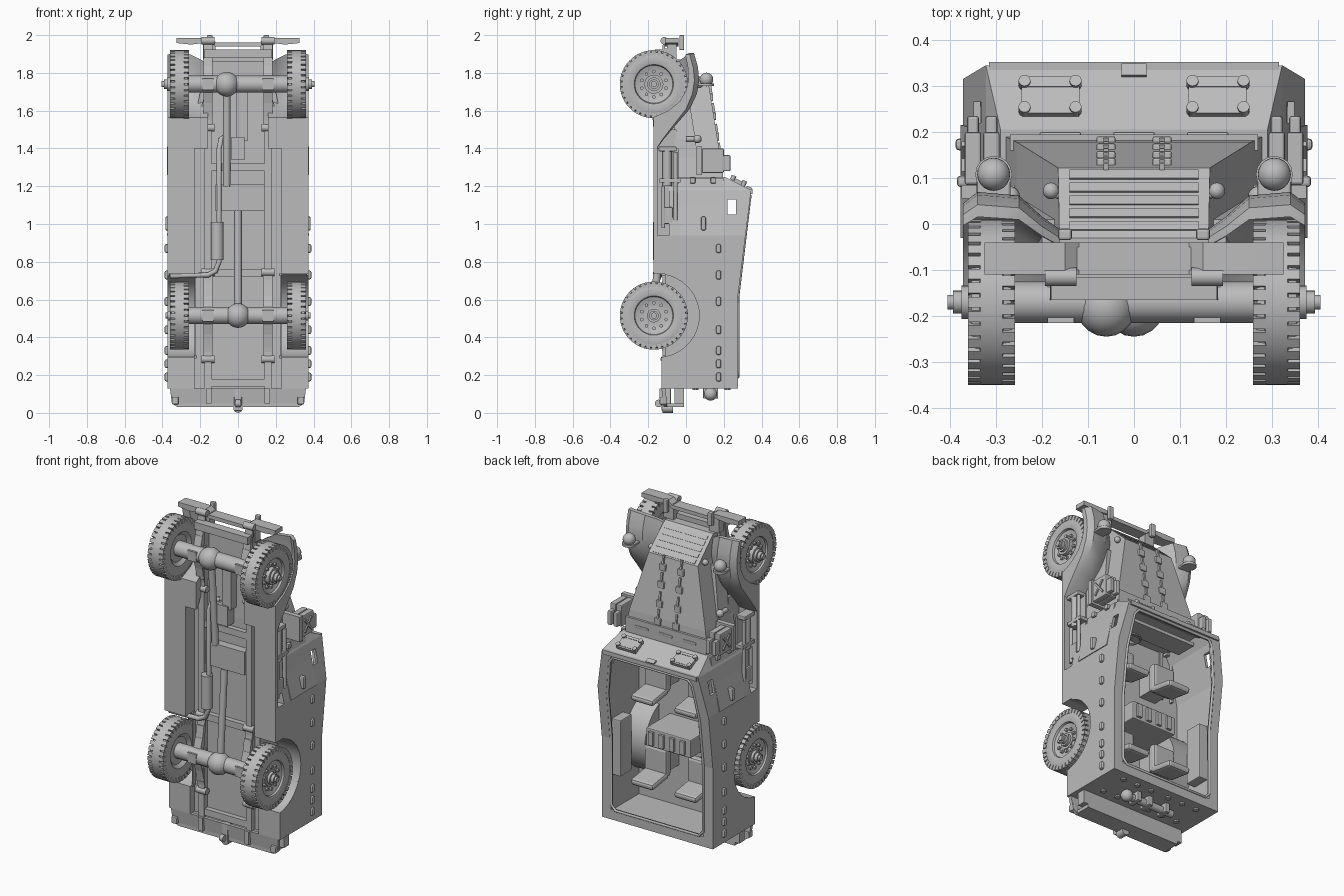
import bpy, bmesh, math
from mathutils import Matrix, Vector

default_cube = bpy.data.objects.get("Cube")
if default_cube:
    bpy.data.objects.remove(default_cube, do_unlink=True)

paint = bpy.data.materials.new("plain_grey_paint")
paint.use_nodes = True
paint.diffuse_color = (.5, .5, .5, 1)
paint.node_tree.nodes["Principled BSDF"].inputs["Base Color"].default_value = (.5, .5, .5, 1)


def select_only(obj):
    bpy.ops.object.select_all(action='DESELECT')
    obj.select_set(True)
    bpy.context.view_layer.objects.active = obj


def finish(name, bm, mirror=False, smooth=False, bevel=0):
    bmesh.ops.recalc_face_normals(bm, faces=bm.faces)
    mesh = bpy.data.meshes.new(name)
    bm.to_mesh(mesh)
    bm.free()
    mesh.materials.append(paint)
    obj = bpy.data.objects.new(name, mesh)
    bpy.context.collection.objects.link(obj)
    select_only(obj)
    if smooth:
        bpy.ops.object.shade_smooth_by_angle(angle=math.radians(35))
    if bevel:
        modifier = obj.modifiers.new("soft_edges", 'BEVEL')
        modifier.width, modifier.segments = bevel, 2
    if mirror:
        modifier = obj.modifiers.new("other_side", 'MIRROR')
        modifier.use_mirror_merge = False
    return obj


def add_box(bm, xs, ys, zs, tilt=0):
    centre = Vector([sum(pair) / 2 for pair in (xs, ys, zs)])
    size = [abs(pair[1] - pair[0]) for pair in (xs, ys, zs)]
    matrix = Matrix.Translation(centre) @ Matrix.Rotation(tilt, 4, 'X') @ Matrix.Diagonal((*size, 1))
    bmesh.ops.create_cube(bm, size=1, matrix=matrix)


def box(name, xs, ys, zs, mirror=False, bevel=0, tilt=0):
    bm = bmesh.new()
    add_box(bm, xs, ys, zs, tilt)
    return finish(name, bm, mirror, bevel=bevel)


def loft(name, rings, mirror=False, smooth=False):
    bm = bmesh.new()
    loops = [[bm.verts.new(point) for point in ring] for ring in rings]
    for low, high in zip(loops, loops[1:]):
        for i in range(len(low)):
            j = (i + 1) % len(low)
            bm.faces.new((low[i], low[j], high[j], high[i]))
    bm.faces.new(loops[0])
    bm.faces.new(loops[-1])
    return finish(name, bm, mirror, smooth)


def shell(name, sections):
    # each section is height, half width, underside, top
    return loft(name, [[(-w, low, z), (w, low, z), (w, top, z), (-w, top, z)] for z, w, low, top in sections])


def side_profile(name, outline, xs, mirror=False, smooth=False):
    return loft(name, [[(x, y, z) for y, z in outline] for x in xs], mirror, smooth)


def rod(name, start, end, radius, mirror=False, sides=16):
    start, end = Vector(start), Vector(end)
    axis = end - start
    matrix = Matrix.Translation((start + end) / 2) @ axis.to_track_quat('Z', 'Y').to_matrix().to_4x4()
    bm = bmesh.new()
    bmesh.ops.create_cone(bm, cap_ends=True, segments=sides, radius1=radius, radius2=radius,
                          depth=axis.length, matrix=matrix)
    return finish(name, bm, mirror, True)


def ball(name, centre, radius, mirror=False):
    bm = bmesh.new()
    bmesh.ops.create_uvsphere(bm, u_segments=20, v_segments=12, radius=radius, matrix=Matrix.Translation(centre))
    return finish(name, bm, mirror, True)


def pipe(name, points, radius, closed=False, mirror=False):
    curve = bpy.data.curves.new(name, 'CURVE')
    curve.dimensions, curve.bevel_depth, curve.bevel_resolution = '3D', radius, 2
    spline = curve.splines.new('POLY')
    spline.points.add(len(points) - 1)
    for target, point in zip(spline.points, points):
        target.co = (*point, 1)
    spline.use_cyclic_u = closed
    curve.materials.append(paint)
    obj = bpy.data.objects.new(name, curve)
    bpy.context.collection.objects.link(obj)
    select_only(obj)
    bpy.ops.object.convert(target='MESH')
    if mirror:
        obj.modifiers.new("other_side", 'MIRROR').use_mirror_merge = False


def cut(target, cutter):
    modifier = target.modifiers.new("cut", 'BOOLEAN')
    modifier.operation, modifier.solver, modifier.object = 'DIFFERENCE', 'EXACT', cutter
    select_only(target)
    bpy.ops.object.modifier_apply(modifier=modifier.name)
    bpy.data.objects.remove(cutter, do_unlink=True)


def arc(radius, first, last, steps, y, z):
    angles = [math.radians(first + (last - first) * i / steps) for i in range(steps + 1)]
    return [(y + radius * math.sin(a), z + radius * math.cos(a)) for a in angles]


FRONT, REAR, AXLE = 1.74, .515, -.17

# Thin-walled armoured hull with a rimmed opening, wheel arches and vision slots
hull = shell("armoured_hull", [(.13, .372, -.09, .275), (.62, .372, -.09, .275), (.94, .372, -.09, .315),
                               (1.18, .322, -.09, .345), (1.25, .29, -.09, .205)])
cut(hull, shell("cavity_cutter", [(.145, .357, -.06, .255), (.62, .357, -.06, .255), (.94, .357, -.06, .295),
                                  (1.172, .307, -.06, .325), (1.235, .275, -.06, .195)]))
cut(hull, shell("opening_cutter", [(.19, .31, .1, .5), (.9, .31, .1, .5), (1.15, .265, .1, .5)]))
for side in (-1, 1):
    cut(hull, rod("arch_cutter", (side * .23, -.15, REAR), (side * .5, -.15, REAR), .22, sides=40))
cut(hull, box("slot_cutter", (-1, 1), (.22, .265), (1.05, 1.13)))
side_profile("rear_wheel_well", arc(.22, 10, 170, 20, -.15, REAR) + arc(.23, 170, 10, 20, -.15, REAR),
             (.22, .365), True, True)
side_profile("wheel_well_wall", arc(.222, 10, 170, 20, -.15, REAR), (.222, .23), True)
pipe("opening_rim", [(-.28, .275, .19), (.28, .275, .19), (.308, .275, .22), (.308, .275, .62), (.308, .31, .91),
                     (.275, .335, 1.12), (.25, .34, 1.15), (-.25, .34, 1.15), (-.275, .335, 1.12),
                     (-.308, .31, .91), (-.308, .275, .62), (-.308, .275, .22)], .008, True)

# Lower sides, running boards and front fenders
rear_outline = [(-.08, .13), (-.13, .13), (-.13, .295), (-.08, .305)]
side_profile("rear_lower_side", rear_outline, (.23, .372), True)
box("middle_lower_side", (.23, .372), (-.172, -.08), (.735, .94), True)
box("running_board", (.23, .372), (-.172, -.15), (.94, 1.53), True)
box("running_board_inner_wall", (.23, .25), (-.16, -.05), (.94, 1.5), True)
outer = [(-.155, 1.4), (-.12, 1.45), (-.06, 1.525), (.01, 1.61), (.045, 1.69), (.056, 1.76), (.05, 1.83), (.03, 1.905)]
inner = [(.005, 1.905), (.02, 1.83), (.022, 1.76), (.01, 1.71), (-.025, 1.65), (-.09, 1.6), (-.172, 1.565), (-.172, 1.4)]
loft("front_fender", [[(x, y + rise * (y + .172) / .2, z - trim * max(0, z - 1.74)) for y, z in outer + inner]
                      for x, rise, trim in ((.16, -.06, .35), (.2, -.035, .2), (.25, .005, .05),
                                            (.34, .012, 0), (.372, -.01, .05))], True, True)
loft("fender_shelf", [[(.15, -.06, z), (x, -.06, z), (x, y, z), (.15, y, z)]
                      for z, x, y in ((1.25, .27, .06), (1.45, .25, .05), (1.7, .2, .01))], True)

# Tapered bonnet, sloping louvred nose and its hinges
shell("bonnet", [(1.24, .28, -.09, .19), (1.38, .255, -.09, .178), (1.73, .165, -.08, .122), (1.87, .162, -.08, -.03)])
for i in range(5):
    box("nose_louvre", (-.14, .14), (-.018 + i * .028, .008 + i * .028),
        (1.844 - i * .0255, 1.85 - i * .0255), tilt=-.78)
for z in (1.36, 1.46, 1.57, 1.67):
    y = .19 - (z - 1.27) * .15
    box("bonnet_hinge", (.04, .082), (y - .012, y + .014), (z - .02, z + .02), True, .005)
    box("bonnet_latch_strap", (.055, .066), (y - .012, y + .008), (z, z + .07), True, tilt=.16)
box("cowl_band", (-.27, .27), (.16, .195), (1.25, 1.34))
for x in (-.16, 0, .16):
    box("cowl_handle", (x - .045, x + .045), (.19, .2), (1.29, 1.305), bevel=.004)

# Windscreen plate with two bolted visors
box("windscreen_top_lip", (-.315, .315), (.335, .352), (1.16, 1.185))
box("visor_plate", (.118, .245), (.242, .318), (1.204, 1.232), True, tilt=-.44)
for y in (.245, .302):
    z = 1.222 - (y - .27) * .47
    box("visor_bar", (.12, .24), (y - .008, y + .008), (z, z + .018), True, tilt=-.44)
    for x in (.127, .238):
        rod("visor_bolt", (x, y, z), (x, y + .01, z + .022), .013, True)
box("windscreen_catch", (-.027, .027), (.32, .348), (1.185, 1.197), tilt=-.44)

# Side rivets, door plate and handles
for z in (.19, .26, .33, .44, .59, .73, .87):
    box("side_stud", (.365, .388), (.16, .186), (z - .023, z + .023), True, .008)
loft("door_plate", [[(x, -.03, z), (x + .007, -.03, z), (x + .007, y, z), (x, y, z)]
                    for z, x, y in ((.94, .37, .215), (1.24, .298, .2))], True)
box("door_handle", (.35, .385), (.08, .105), (.965, 1.04), True, .008)
for y in (.02, .13):
    box("door_hinge", (.3, .325), (y, y + .03), (1.215, 1.245), True, .005)

# Fuel cans with crossed pressings and carried tools
box("can_rack", (.26, .375), (.055, .085), (1.26, 1.41), True)
for x in (.31, .35):
    box("fuel_can", (x - .018, x + .018), (.085, .2), (1.27, 1.4), True, .006)
    box("fuel_can_handle", (x - .013, x + .013), (.19, .235), (1.28, 1.365), True, .006)
for turn in (-1, 1):
    box("can_pressing", (.367, .375), (.136, .148), (1.285, 1.385), True, tilt=turn * .7)
rod("jack_body", (.335, -.1, 1.2), (.335, -.1, 1.39), .025, True)
box("jack_head", (.3, .36), (-.145, -.05), (1.385, 1.41), True, .005)
rod("shovel_shaft", (.35, -.055, 1.02), (.35, -.055, 1.38), .011, True)
rod("axe_shaft", (.35, -.12, .98), (.35, -.12, 1.2), .01, True)
box("shovel_blade", (.342, .358), (-.13, -.07), (1.0, 1.09), True, .006)
box("tool_bracket", (.26, .36), (-.14, -.03), (1.22, 1.24), True)
box("tool_backing_plate", (.305, .315), (-.16, -.04), (.94, 1.4), True)

# Headlights on the fenders
ball("headlight", (.305, .108, 1.765), .036, True)
box("headlight_mount", (.268, .342), (.03, .11), (1.73, 1.745), True, .006)
rod("headlight_back_plate", (.305, .108, 1.73), (.305, .108, 1.745), .04, True)
ball("side_lamp", (.18, .072, 1.74), .018, True)
rod("side_lamp_stalk", (.15, .055, 1.74), (.18, .07, 1.74), .008, True)
rod("apron_knob", (.27, 0, 1.45), (.27, .06, 1.45), .014, True)
ball("apron_knob_cap", (.27, .06, 1.45), .022, True)

# Wheels with shoulder-lugged tyres, rims and stepped hubs
tyre = [(0, .335), (.07, .335), (.085, .34), (.1, .345), (.104, .356), (.112, .359), (.15, .36), (.168, .353), (.172, .336),
        (.18, .334), (.18, .286), (.172, .284), (.168, .267), (.15, .26), (.1, .263), (.08, .28), (0, .28)]
for label, z, hub_end in (("front", FRONT, .405), ("rear", REAR, .385)):
    bm = bmesh.new()
    verts = [bm.verts.new((x, AXLE + r, z)) for r, x in tyre]
    edges = [bm.edges.new(pair) for pair in zip(verts, verts[1:])]
    bmesh.ops.spin(bm, geom=verts + edges, cent=(0, AXLE, z), axis=(1, 0, 0), angle=math.tau, steps=48)
    bmesh.ops.remove_doubles(bm, verts=bm.verts, dist=.0005)
    finish(label + "_tyre", bm, True, True)
    bm = bmesh.new()
    for i in range(72):
        start = len(bm.verts)
        add_box(bm, (.259, .288) if i % 2 else (.332, .361), (.152, .18), (-.0115, .0115))
        bm.verts.ensure_lookup_table()
        bmesh.ops.transform(bm, verts=bm.verts[start:], matrix=Matrix.Translation((0, AXLE, z))
                            @ Matrix.Rotation(math.tau * i / 72, 4, 'X'))
    finish(label + "_tyre_lugs", bm, True)
    for back, radius in ((.045, .05), (.03, .036), (.012, .025), (0, .016)):
        rod(label + "_hub_step", (.32, AXLE, z), (hub_end - back, AXLE, z), radius, True, 24)
    for y, height in arc(.067, 0, 324, 9, AXLE, z):
        rod(label + "_wheel_nut", (.32, y, height), (.348, y, height), .01, True, 6)

# Chassis rails, crossmembers, axles and leaf springs
box("chassis_rail", (.14, .178), (-.125, -.07), (.13, 1.93), True)
for z in (.16, .74, 1.3, 1.88):
    box("crossmember", (-.15, .15), (-.12, -.08), (z - .02, z + .02))
for label, z, x in (("front", FRONT, -.06), ("rear", REAR, 0)):
    rod(label + "_axle", (-.3, AXLE, z), (.3, AXLE, z), .045)
    ball(label + "_differential", (x, -.18, z), .065)
    for spread, drop in ((.23, -.15), (.17, -.164), (.1, -.178)):
        side_profile(label + "_leaf_spring", [(drop + .03, z - spread), (drop, z), (drop + .03, z + spread),
                     (drop + .042, z + spread), (drop + .014, z)], (.135, .183), True)
    for end in (-.23, .23):
        rod(label + "_spring_eye", (.125, -.115, z + end), (.193, -.115, z + end), .02, True)
    box(label + "_spring_clamp", (.13, .188), (-.215, -.11), (z - .03, z + .03), True)

# Drivetrain and exhaust
side_profile("gearbox_skid", [(-.08, 1.07), (-.14, 1.07), (-.14, 1.21), (-.08, 1.21)], (-.12, .14))
rod("front_driveshaft", (-.06, -.17, FRONT), (-.06, -.13, 1.2), .02)
rod("rear_driveshaft", (0, -.17, REAR), (0, -.13, 1.07), .02)
box("gearbox", (-.035, .035), (-.15, -.08), (1.34, 1.46))
box("oil_pan", (-.01, .05), (-.14, -.07), (1.44, 1.72))
rod("exhaust_silencer", (-.11, -.14, .81), (-.11, -.14, 1.01), .034)
pipe("exhaust_pipe", [(-.05, -.1, 1.47), (-.09, -.12, 1.45), (-.1, -.135, 1.4), (-.1, -.135, 1.0), (-.1, -.14, .8),
                      (-.12, -.14, .75), (-.16, -.145, .73), (-.36, -.14, .725)], .014)

# Front bumper and towing brackets
half_bumper = [(.325, 1.958, .026), (.25, 1.95, .035), (.15, 1.962, .022), (.12, 1.94, .022)]
stations = [(-x, z, t) for x, z, t in half_bumper] + half_bumper[::-1]
loft("front_bumper", [[(x, -.11, z), (x, -.04, z), (x, -.04, z + t), (x, -.11, z + t)] for x, z, t in stations])
box("bumper_bracket", (.12, .185), (-.1, -.05), (1.87, 1.965), True)
box("front_tow_hook", (.135, .165), (-.035, -.01), (1.92, 2), True, .006)
box("front_tow_plate", (-.18, .18), (-.165, -.115), (1.88, 1.925))

# Rear bumper, hitch, lamps and rear plate fittings
loft("rear_bumper", [[(-w, y, z), (w, y, z), (w, y + .02, z), (-w, y + .02, z)]
                     for z, w, y in ((.03, .32, -.12), (.05, .35, -.12), (.13, .36, -.13))])
box("rear_bumper_lip", (-.32, .32), (-.12, -.01), (.03, .05))
box("rear_bumper_web", (-.35, .35), (-.06, -.01), (.05, .13))
box("rear_lamp", (.315, .35), (-.14, -.1), (.045, .085), True, .005)
box("rear_bumper_strap", (.14, .17), (-.14, -.12), (.05, .13), True)
box("hitch_block", (-.02, .02), (-.13, -.08), (.01, .13), bevel=.006)
rod("hitch_pin", (0, -.125, .025), (0, -.07, .025), .025)
rod("hitch_eye", (-.012, -.145, .05), (.012, -.145, .05), .02)
rod("rear_tool_roll", (-.16, .13, .1), (.16, .13, .1), .022)
ball("rear_tool_end", (.16, .13, .1), .035)
for x in (-.1, .02, .1):
    box("rear_tool_clamp", (x - .015, x + .015), (.09, .17), (.075, .135), bevel=.006)
for x in (.06, .16, .26):
    for y in (.05, .22):
        rod("rear_plate_bolt", (x, y, .12), (x, y, .14), .016, True, 10)

# Crew seats and interior stowage
for z in (.37, .88):
    box("seat_cushion", (.07, .22), (.04, .09), (z, z + .17), True, .015)
    box("seat_back", (.07, .22), (.06, .22), (z - .02, z + .02), True, .015, -.15)
    box("seat_pedestal", (.09, .2), (-.06, .05), (z + .02, z + .14), True)
box("centre_locker", (-.15, .15), (-.06, .17), (.58, .69), bevel=.006)
for x in (-.1, -.03, .04, .11):
    box("locker_divider", (x - .015, x + .015), (.17, .185), (.595, .675))
box("wall_stowage", (.3, .36), (.09, .2), (.36, .7), True, .006)
box("dashboard", (-.27, .27), (.06, .19), (1.18, 1.2))
bpy.ops.mesh.primitive_torus_add(location=(.14, .13, 1.1), major_radius=.06, minor_radius=.007,
                                 major_segments=24, minor_segments=8)
bpy.context.object.name = "steering_wheel"
bpy.context.object.data.materials.append(paint)
rod("steering_column", (.14, .13, 1.1), (.14, .09, 1.19), .01)
